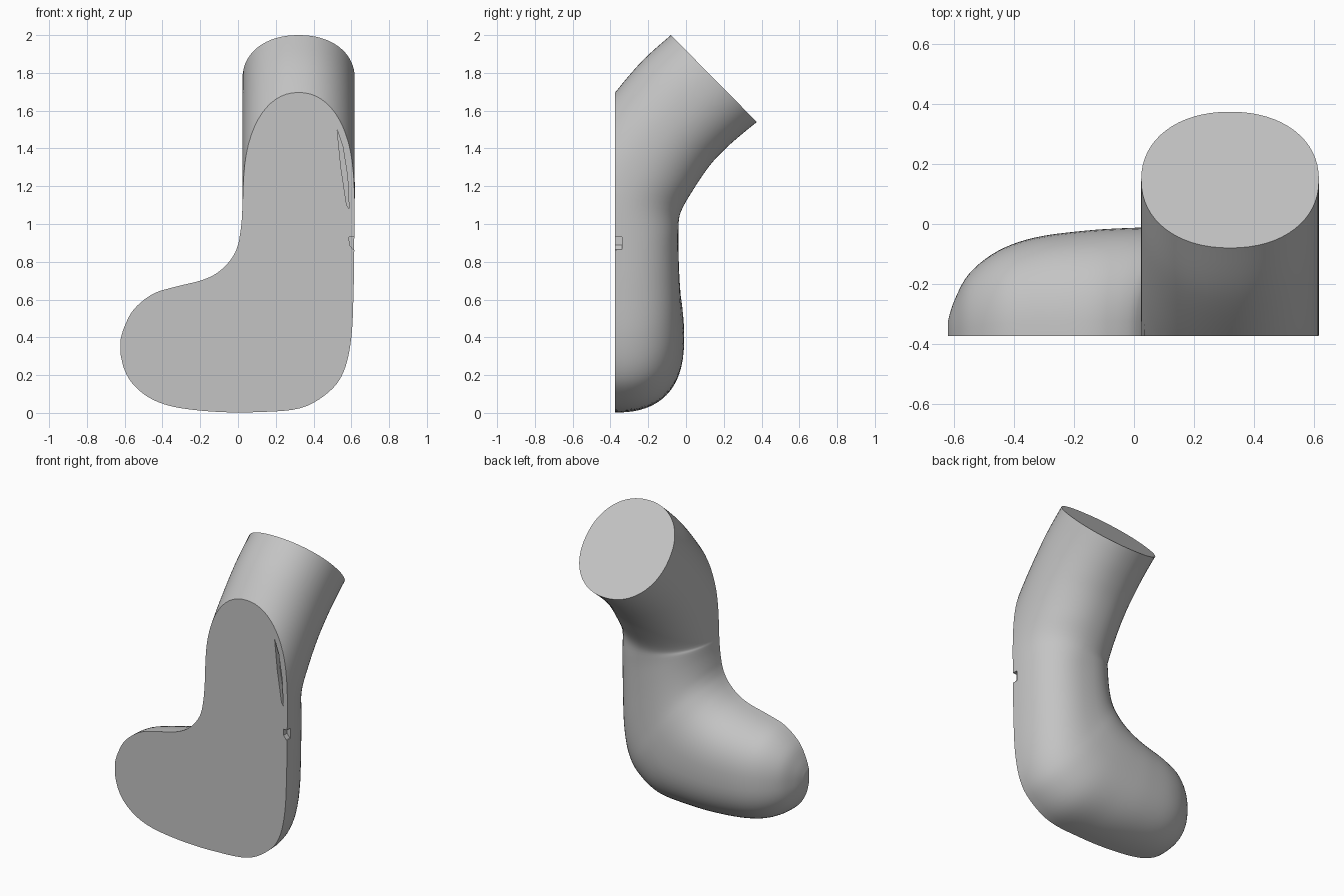
import bpy, bmesh, math
from mathutils import Vector

cube = bpy.data.objects.get("Cube")
if cube:
    bpy.data.objects.remove(cube)

CUT_Y = -0.375   # plane of the flat front
SIDES = 64
STEPS = 5

grey = bpy.data.materials.new("light grey")
grey.use_nodes = True
colour = (0.55, 0.55, 0.55, 1)
grey.diffuse_color = colour
grey.node_tree.nodes["Principled BSDF"].inputs["Base Color"].default_value = colour


def foot_ring(ix, iz, ox, oz, depth):
    """Section between an inner and an outer outline point."""
    a, b = Vector((ix, CUT_Y, iz)), Vector((ox, CUT_Y, oz))
    return (a + b) / 2, (b - a) / 2, Vector((0, depth, 0)), 2.4


def leg_ring(fy, fz, by, bz):
    """Section between a front and a back profile point."""
    a, b = Vector((0.321, fy, fz)), Vector((0.321, by, bz))
    return (a + b) / 2, Vector((0.297, 0, 0)), (b - a) / 2, 2.15


def spline(a, b, c, d, t):
    return (2 * b + (c - a) * t + (2 * a - 5 * b + 4 * c - d) * t * t
            + (3 * b - a - 3 * c + d) * t ** 3) * 0.5


# Sections from toe, round the heel, up the leg
rings = [foot_ring(*r) for r in (
    (-.622, .39, -.622, .31, .05), (-.60, .46, -.60, .225, .12),
    (-.55, .55, -.55, .145, .21), (-.45, .63, -.46, .075, .285),
    (-.33, .668, -.33, .03, .33), (-.20, .70, -.12, .006, .353),
    (-.12, .735, .10, .004, .362), (-.06, .785, .33, .025, .365),
    (-.02, .84, .48, .11, .36), (0, .89, .56, .22, .35),
    (.01, .94, .60, .40, .342), (.018, 1.0, .612, .65, .336),
    (.022, 1.06, .616, .90, .335))]
rings += [leg_ring(*r) for r in (
    (-.68, 1.15, -.025, 1.07), (-.60, 1.37, .05, 1.2),
    (-.485, 1.55, .13, 1.315), (-.36, 1.715, .21, 1.4),
    (-.225, 1.87, .295, 1.475), (-.08, 2.0, .375, 1.54))]


def section(bm, centre, u, v, power):
    verts = []
    for i in range(SIDES):
        t = math.tau * i / SIDES
        c, s = math.cos(t), math.sin(t)
        p = centre + u * math.copysign(abs(c) ** (2 / power), c)
        verts.append(bm.verts.new(p + v * math.copysign(abs(s) ** (2 / power), s)))
    return verts


# Loft the tube
bm = bmesh.new()
loops = []
last = len(rings) - 1
for i in range(last):
    near = [rings[min(max(i + k, 0), last)] for k in (-1, 0, 1, 2)]
    for step in range(STEPS):
        loops.append(section(bm, *[spline(*q, step / STEPS) for q in zip(*near)]))
loops.append(section(bm, *rings[last]))
for a, b in zip(loops, loops[1:]):
    for i in range(SIDES):
        j = (i + 1) % SIDES
        bm.faces.new((a[i], a[j], b[j], b[i]))
bm.faces.new(loops[0])
bm.faces.new(loops[-1])

# Slice off the front and close it with a flat face
cut = bmesh.ops.bisect_plane(bm, geom=bm.verts[:] + bm.edges[:] + bm.faces[:], dist=1e-5,
                             plane_co=(0, CUT_Y, 0), plane_no=(0, 1, 0), clear_inner=True)
bmesh.ops.holes_fill(bm, edges=[e for e in bm.edges if e.is_boundary], sides=0)
bmesh.ops.recalc_face_normals(bm, faces=bm.faces[:])
mesh = bpy.data.meshes.new("leg_and_foot")
bm.to_mesh(mesh)
bm.free()
mesh.materials.append(grey)
body = bpy.data.objects.new("leg_and_foot", mesh)
bpy.context.collection.objects.link(body)


def carve(name, outline, depth):
    """Cut a prism of the given xz outline into the flat front."""
    bm = bmesh.new()
    face = bm.faces.new([bm.verts.new((x, CUT_Y - 0.05, z)) for x, z in outline])
    out = bmesh.ops.extrude_face_region(bm, geom=[face])
    bmesh.ops.translate(bm, vec=(0, depth + 0.05, 0),
                        verts=[g for g in out["geom"] if isinstance(g, bmesh.types.BMVert)])
    bmesh.ops.recalc_face_normals(bm, faces=bm.faces[:])
    cutter_mesh = bpy.data.meshes.new(name)
    bm.to_mesh(cutter_mesh)
    bm.free()
    cutter_mesh.materials.append(grey)
    cutter = bpy.data.objects.new(name, cutter_mesh)
    cutter.hide_render = True
    bpy.context.collection.objects.link(cutter)
    mod = body.modifiers.new(name, "BOOLEAN")
    mod.operation = "DIFFERENCE"
    mod.solver = "EXACT"
    mod.object = cutter
    bpy.ops.object.modifier_apply(modifier=name)
    bpy.data.objects.remove(cutter)


for obj in bpy.context.selected_objects:
    obj.select_set(False)
body.select_set(True)
bpy.context.view_layer.objects.active = body
carve("side_notch", ((.588, .93), (.65, .93), (.65, .855), (.61, .865), (.59, .89)), 0.035)
carve("front_slit", ((.525, 1.5), (.555, 1.41), (.58, 1.25), (.588, 1.08), (.575, 1.1), (.545, 1.3)), 0.03)
bpy.ops.object.shade_smooth_by_angle(angle=math.radians(35))
